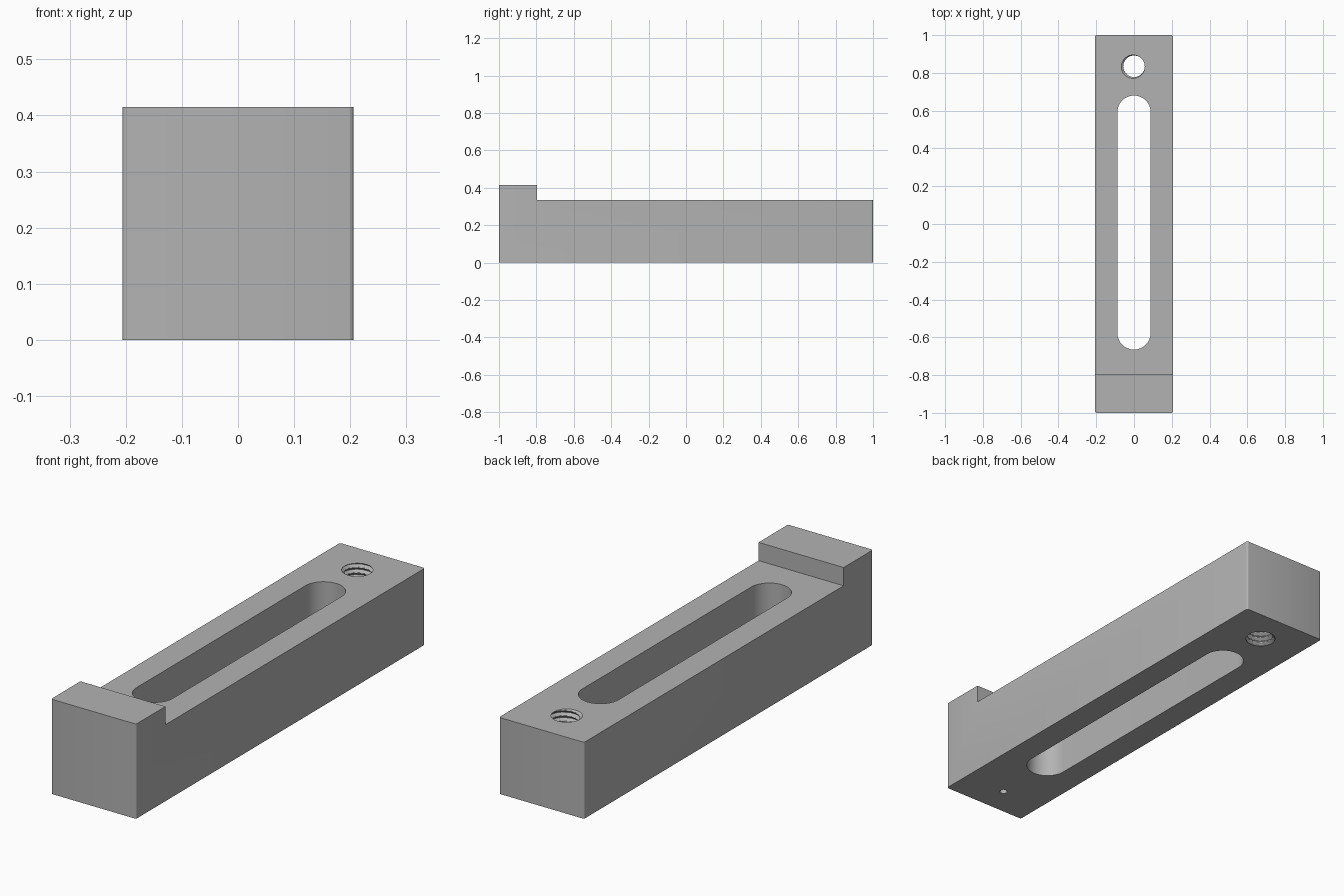
import bpy, bmesh
from math import pi, sin, cos, radians

W, STEP_Z, TOP_Z, STEP_Y = 0.206, 0.335, 0.415, -0.797

if "Cube" in bpy.data.objects:
    bpy.data.objects.remove(bpy.data.objects["Cube"])

steel = bpy.data.materials.new("plain grey steel")
steel.use_nodes = True
grey = (0.45, 0.45, 0.45, 1)
steel.diffuse_color = grey
steel.node_tree.nodes["Principled BSDF"].inputs["Base Color"].default_value = grey


def make_object(name, bm):
    bmesh.ops.recalc_face_normals(bm, faces=bm.faces)
    mesh = bpy.data.meshes.new(name)
    bm.to_mesh(mesh)
    bm.free()
    mesh.materials.append(steel)
    obj = bpy.data.objects.new(name, mesh)
    bpy.context.collection.objects.link(obj)
    return obj


def extrude_outline(points, offset):
    bm = bmesh.new()
    face = bm.faces.new([bm.verts.new(p) for p in points])
    new = bmesh.ops.extrude_face_region(bm, geom=[face])["geom"]
    bmesh.ops.translate(bm, vec=offset,
                        verts=[v for v in new if isinstance(v, bmesh.types.BMVert)])
    return bm


def arc(y, r, start, sweep, n, z):
    return [(r * cos(start + sweep * i / n), y + r * sin(start + sweep * i / n), z)
            for i in range(n + 1)]


def thread_solid(y, minor, major, pitch, z0, z1, cols=32, per_turn=16):
    # Stack of rings whose radius follows a helical thread profile
    bm = bmesh.new()
    rows = round((z1 - z0) / pitch * per_turn)
    rings = []
    for k in range(rows + 1):
        ring = []
        for j in range(cols):
            phase = (k / per_turn - j / cols) % 1
            wave = min(1, max(0, 1.4 * abs(2 * phase - 1) - 0.25))
            r = minor + (major - minor) * wave
            a = 2 * pi * j / cols
            ring.append(bm.verts.new((r * cos(a), y + r * sin(a),
                                      z0 + k * pitch / per_turn)))
        rings.append(ring)
    for low, high in zip(rings, rings[1:]):
        for j in range(cols):
            n = (j + 1) % cols
            bm.faces.new((low[j], low[n], high[n], high[j]))
    bm.faces.new(rings[0])
    bm.faces.new(rings[-1])
    return bm


# Clamp body: stepped side profile, softened upright corners
profile = [(-1, 0), (1, 0), (1, STEP_Z), (STEP_Y, STEP_Z), (STEP_Y, TOP_Z), (-1, TOP_Z)]
bm = extrude_outline([(-W, y, z) for y, z in profile], (2 * W, 0, 0))
corners = [e for e in bm.edges
           if all(abs(v.co.y) > 0.99 for v in e.verts)
           and abs(e.verts[0].co.z - e.verts[1].co.z) > 0.1]
bmesh.ops.bevel(bm, geom=corners, offset=0.008, segments=4, profile=0.5, affect='EDGES')
body = make_object("clamp_body", bm)

# Cutters: long slot, threaded through hole, small blind hole underneath
slot = arc(0.592, 0.088, 0, pi, 24, -0.1) + arc(-0.577, 0.088, pi, pi, 24, -0.1)
pin = arc(-0.87, 0.016, 0, 2 * pi, 24, -0.1)[:-1]
cutters = [
    make_object("slot_cutter", extrude_outline(slot, (0, 0, 0.7))),
    make_object("thread_cutter", thread_solid(0.835, 0.057, 0.068, 0.0235, -0.031, 0.372)),
    make_object("pin_hole_cutter", extrude_outline(pin, (0, 0, 0.2))),
]
bpy.ops.object.select_all(action='DESELECT')
bpy.context.view_layer.objects.active = body
body.select_set(True)
for cutter in cutters:
    cutter.hide_render = True
    mod = body.modifiers.new(cutter.name, 'BOOLEAN')
    mod.operation, mod.solver, mod.object = 'DIFFERENCE', 'EXACT', cutter
    bpy.ops.object.modifier_apply(modifier=mod.name)
    bpy.data.objects.remove(cutter)

bpy.ops.object.shade_smooth_by_angle(angle=radians(28))
